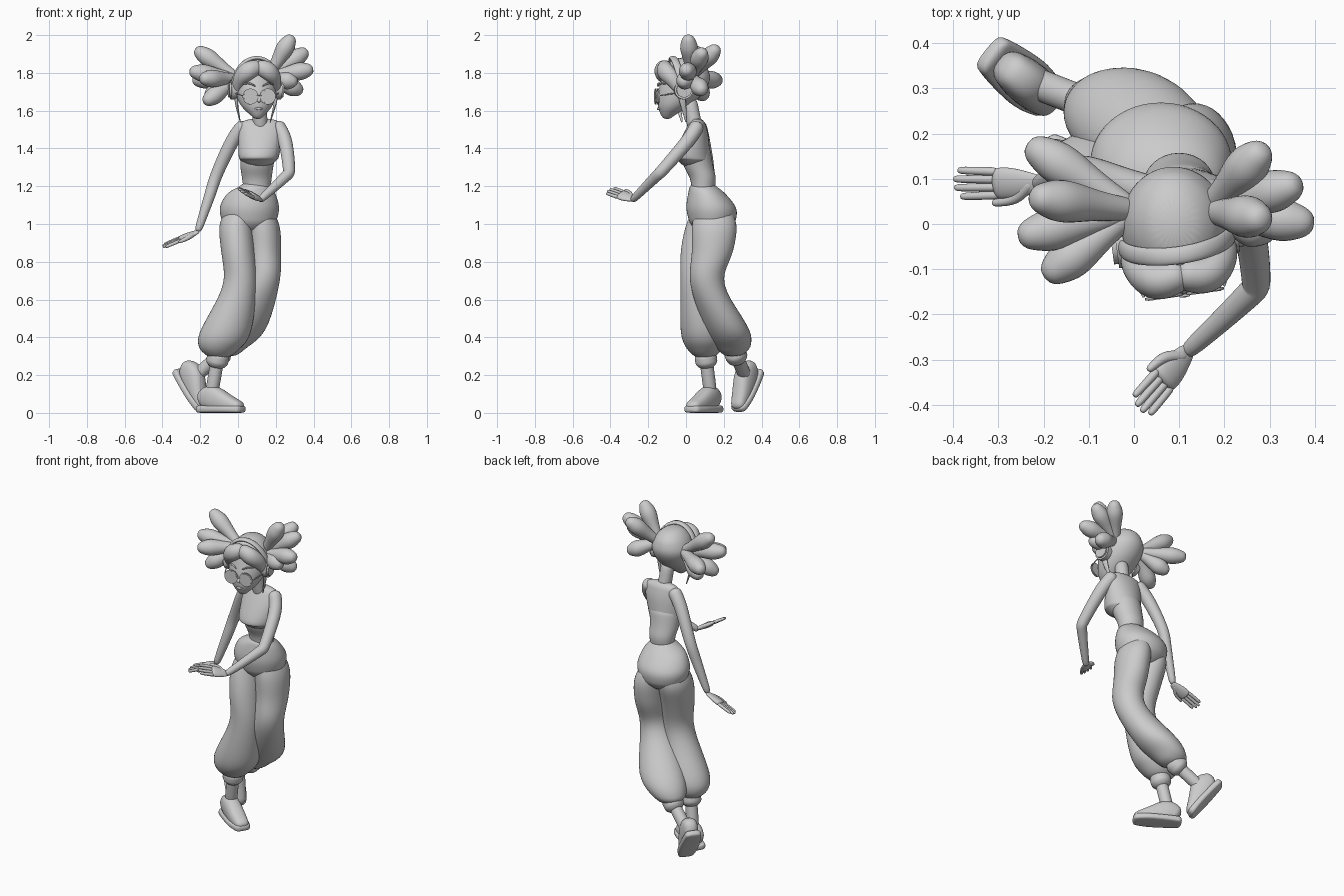
import bpy
import bmesh
import math
import mathutils
from mathutils import Matrix, Vector

cube = bpy.data.objects.get("Cube")
if cube:
    bpy.data.objects.remove(cube, do_unlink=True)

grey = bpy.data.materials.new("plain grey")
grey.use_nodes = True
grey.diffuse_color = (.6, .6, .6, 1)
grey.node_tree.nodes["Principled BSDF"].inputs["Base Color"].default_value = grey.diffuse_color

WORLD = Matrix.Identity(4)
X_AXIS, Y_AXIS, Z_AXIS = (Vector(row) for row in Matrix.Identity(3))


def finish(name, bm, frame, rounded=False):
    bmesh.ops.recalc_face_normals(bm, faces=bm.faces)
    bm.transform(frame)
    mesh = bpy.data.meshes.new(name)
    bm.to_mesh(mesh)
    bm.free()
    mesh.materials.append(grey)
    mesh.shade_smooth()
    part = bpy.data.objects.new(name, mesh)
    bpy.context.collection.objects.link(part)
    if rounded:
        part.modifiers.new("Subdivision", 'SUBSURF').levels = 1
    else:
        mesh.set_sharp_from_angle(angle=math.radians(40))


def resample(points):
    """Smooth curve through the given vectors."""
    last = len(points) - 1
    tangents = [(points[min(i + 1, last)] - points[max(i - 1, 0)]) / 6 for i in range(last + 1)]
    result = []
    for i in range(last):
        start, end = points[i], points[i + 1]
        result += mathutils.geometry.interpolate_bezier(
            start, start + tangents[i], end - tangents[i + 1], end, 4)[:-1]
    return result + [points[-1]]


def tube(name, path, widths, depths=None, flat=1, across=X_AXIS, upright=False, frame=WORLD,
         sides=16, squareness=1):
    """Round-ended limb through a path; upright keeps its sections level."""
    depths = depths or [width * flat for width in widths]
    centres = resample([Vector(point) for point in path])
    sizes = resample([Vector((width, depth, 0)) for width, depth in zip(widths, depths)])
    rings = []
    for i, centre in enumerate(centres):
        along = Z_AXIS * math.copysign(1, centres[-1].z - centres[0].z)
        if not upright:
            along = (centres[min(i + 1, len(centres) - 1)] - centres[max(i - 1, 0)]).normalized()
        side = (across - along * along.dot(across)).normalized()
        half_width, half_depth = side * sizes[i].x, along.cross(side) * sizes[i].y
        reach = along * min(sizes[i].xy) / 2
        if i == 0:
            rings.append((centre - reach, half_width / 2, half_depth / 2))
        rings.append((centre, half_width, half_depth))
    rings.append((centre + reach, half_width / 2, half_depth / 2))

    bm = bmesh.new()
    corners = [[math.copysign(abs(value) ** squareness, value)
                for value in (math.cos(math.tau * i / sides), math.sin(math.tau * i / sides))]
               for i in range(sides)]
    loops = [[bm.verts.new(c + a * u + b * v) for u, v in corners] for c, a, b in rings]
    for lower, upper in zip(loops, loops[1:]):
        for i in range(sides):
            bm.faces.new((lower[i - 1], lower[i], upper[i], upper[i - 1]))
    bm.faces.new(loops[0])
    bm.faces.new(loops[-1])
    finish(name, bm, frame, rounded=True)


def disc(name, centre, radius, depth, axis, frame):
    bm = bmesh.new()
    bmesh.ops.create_cone(bm, cap_ends=True, segments=32, radius1=radius, radius2=radius, depth=depth)
    turn = Z_AXIS.rotation_difference(axis).to_matrix().to_4x4()
    finish(name, bm, frame @ Matrix.Translation(centre) @ turn)


# Torso, cropped top and neck
tube("torso", [(.1, .09, 1.17), (.1, .09, 1.24), (.1, .065, 1.31), (.11, .05, 1.4)],
     [.07, .08, .09, .1], [.06, .07, .08, .08], upright=True)
tube("crop_top", [(.11, .04, 1.34), (.11, .03, 1.36), (.12, .05, 1.47), (.12, .06, 1.54)],
     [.1, .11, .12, .11], [.09, .1, .07, .04], upright=True)
tube("neck", [(.12, .05, 1.5), (.11, .02, 1.65)], [.04, .04])

# Trousers: hips, then a ballooning leg with a gathered cuff on each side
tube("trouser_hips", [(.09, .09, 1.2), (.07, .11, 1.16), (.06, .135, 1.08), (.06, .14, 1)],
     [.08, .13, .16, .14], [.07, .1, .135, .12], upright=True, sides=24)
legs = {
    "right": [(.02, .13, 1.11), (-.01, .12, 1), (0, .08, .85), (.01, .06, .67), (-.07, .09, .42), (-.1, .1, .33)],
    "left": [(.1, .14, 1.11), (.13, .15, 1), (.14, .14, .85), (.13, .11, .68), (.01, .22, .44), (-.06, .25, .34)],
}
ankles = {"right": (-.14, .13, .1), "left": (-.24, .32, .18)}
for side, path in legs.items():
    tube(side + "_trouser_leg", path, [.06, .09, .09, .09, .14, .1], [.08, .12, .11, .09, .12, .09],
         upright=True, sides=20)
    hem, ankle = Vector(path[-1]), Vector(ankles[side])
    tube(side + "_trouser_cuff", [hem.lerp(ankle, .1), hem.lerp(ankle, .3)], [.06, .06])
    tube(side + "_ankle", [hem, ankle], [.036, .036])


# Shoes: each is built toe along x, then turned to its own pose
def shoe(name, origin, toe):
    forward = Vector(toe).normalized()
    side = Z_AXIS.cross(forward).normalized()
    pose = Matrix((forward, side, forward.cross(side))).transposed().to_4x4()
    frame = Matrix.Translation(origin) @ pose
    tube(name + "_upper", [(-.1, 0, .06), (-.05, 0, .08), (.05, 0, .05), (.13, 0, .03)],
         [.04, .05, .05, .04], [.05, .07, .05, .03], across=Y_AXIS, frame=frame, squareness=.8)
    tube(name + "_sole", [(-.12, 0, .02), (-.05, 0, .02), (.06, 0, .02), (.14, 0, .02)],
         [.045, .055, .06, .045], [.02, .02, .02, .02], across=Y_AXIS, frame=frame, squareness=.5)


shoe("right_shoe", (-.1, .1, 0), (.8, -.5, 0))
shoe("left_shoe", (-.27, .34, .115), (.5, -.4, -.8))

# Arms
arm_widths = [.04, .038, .033, .03, .02]
tube("right_arm", [(.03, .07, 1.52), (-.03, .09, 1.44), (-.11, .12, 1.27), (-.15, .11, 1.15), (-.21, .09, .97)],
     arm_widths)
tube("left_arm", [(.21, .06, 1.52), (.25, .01, 1.44), (.27, -.12, 1.29), (.25, -.16, 1.25), (.12, -.28, 1.13)],
     arm_widths)


# Hands: flat palm, straight fingers and a thumb
def hand(name, wrist, tip, thumb_side):
    wrist = Vector(wrist)
    reach = Vector(tip) - wrist
    side = (thumb_side - reach * reach.dot(thumb_side) / reach.length_squared).normalized()
    tube(name + "_palm", [wrist, wrist + reach * .3, wrist + reach * .5], [.02, .036, .036],
         flat=.45, across=side)
    for offset in (-.03, -.01, .01, .03):
        knuckle = wrist + reach * .5 + side * offset * .9
        fingertip = wrist + reach * (1 - 3 * abs(offset)) + side * offset
        tube(name + "_finger", [knuckle, fingertip], [.011, .009], across=side, sides=8)
    tube(name + "_thumb", [wrist + reach * .1, wrist + reach * .3 + side * .035, wrist + reach * .55 + side * .045],
         [.015, .014, .009], across=side, sides=8)


hand("right_hand", (-.21, .09, .96), (-.4, .09, .88), -Y_AXIS - Z_AXIS * .3)
hand("left_hand", (.12, -.28, 1.13), (.01, -.41, 1.18), Y_AXIS - X_AXIS + Z_AXIS * .8)

# Head and face, in a frame of their own that faces -y
head = Matrix.Translation((.09, 0, 1.74)) @ Matrix.Rotation(math.radians(8), 4, 'Z')
tube("head", [(0, -.1, -.17), (0, -.07, -.12), (0, -.03, -.05), (0, 0, .03), (0, 0, .1)],
     [.03, .08, .11, .12, .09], [.03, .08, .12, .13, .11], upright=True, frame=head, sides=24)
tube("nose", [(0, -.14, -.05), (0, -.155, -.09)], [.008, .013], frame=head, sides=8)
tube("lips", [(-.02, -.14, -.13), (0, -.15, -.13), (.02, -.14, -.13)], [.004, .008, .004],
     across=Z_AXIS, frame=head, sides=8)
tube("glasses_bridge", [(-.01, -.16, -.06), (.01, -.16, -.06)], [.004, .004],
     across=Z_AXIS, frame=head, sides=6)

# Headphone band over the crown
band = [math.pi * i / 8 for i in range(9)]
tube("headband", [(.126 * math.cos(a), -.03 - .04 * math.sin(a), .16 * math.sin(a) - .02) for a in band],
     [.02 for a in band], flat=.5, across=Y_AXIS, frame=head)

# Paired details, mirrored across the face
for side, sign in (("left", 1), ("right", -1)):
    mirror = head @ Matrix.Diagonal((sign, 1, 1, 1))
    # Fringe swept from a centre parting down to the temple
    tube(side + "_fringe", [(0, -.11, .09), (.055, -.12, .07), (.095, -.08, .02), (.11, -.04, -.06)],
         [.04, .05, .04, .015], flat=.9, across=Z_AXIS, frame=mirror)
    tube(side + "_loose_strand", [(.1, -.05, 0), (.107, -.035, -.08), (.08, -.01, -.2)],
         [.02, .02, .005], flat=.5, across=Y_AXIS, frame=mirror, sides=8)
    disc(side + "_ear_pad", (.12, -.03, -.03), .05, .03, X_AXIS, mirror)
    disc(side + "_ear_cup", (.135, -.03, -.03), .04, .02, X_AXIS, mirror)
    disc(side + "_glasses_rim", (.046, -.156, -.065), .042, .006, Y_AXIS, mirror)
    disc(side + "_glasses_lens", (.046, -.156, -.065), .036, .009, Y_AXIS, mirror)
    tube(side + "_glasses_arm", [(.09, -.15, -.06), (.11, -.09, -.05), (.12, -.02, -.04)],
         [.004, .004, .004], frame=mirror, sides=6)
    tube(side + "_eyebrow", [(.02, -.15, -.01), (.05, -.14, .005), (.08, -.12, 0)],
         [.004, .006, .003], across=Z_AXIS, frame=mirror, sides=6)

# Bunches of plump teardrop hair lobes fanning out from each side of the head
bunches = {
    "left": [(.16, .03, 1.78), (.29, .01, 2), (.29, .17, 1.94), (.37, .09, 1.92),
             (.4, 0, 1.82), (.34, .09, 1.7), (.31, -.02, 1.75)],
    "right": [(0, .03, 1.77), (-.23, .06, 1.93), (-.26, -.03, 1.81), (-.2, -.12, 1.77),
              (-.18, -.06, 1.64), (-.24, .18, 1.76), (-.17, .1, 1.67)],
}
for side, (root, *tips) in bunches.items():
    for tip in tips:
        start, end = Vector(root), Vector(tip)
        tube(side + "_hair_lobe", [start, start.lerp(end, .35), start.lerp(end, .7), start.lerp(end, .93)],
             [.025, .035, .05, .032], across=Y_AXIS, sides=12)
